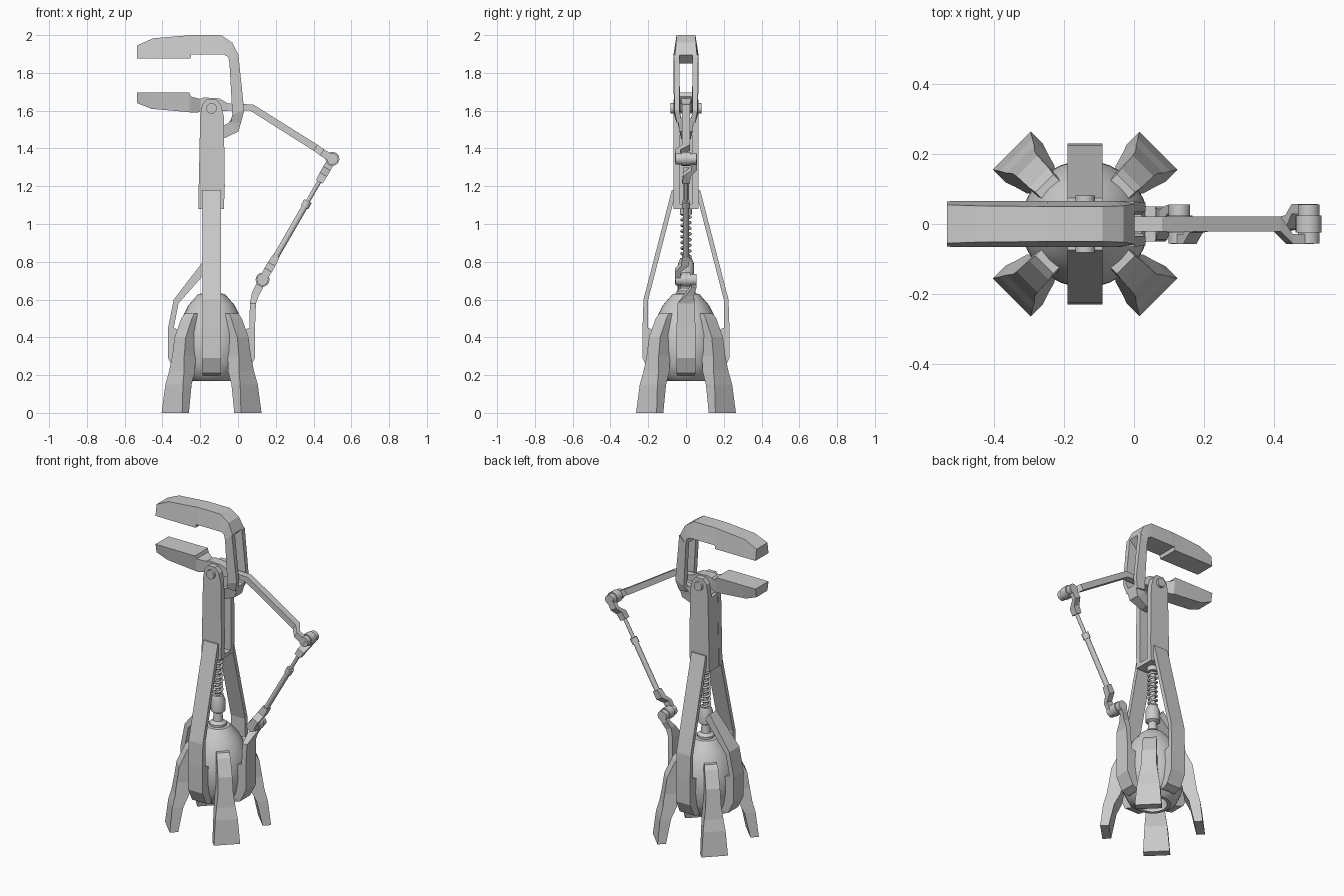
import bpy, bmesh, math
from mathutils import Matrix, Vector

if "Cube" in bpy.data.objects:
    bpy.data.objects.remove(bpy.data.objects["Cube"])

AX = -0.14  # x of the main vertical axis


def finish(name, bm, smooth=False):
    bmesh.ops.recalc_face_normals(bm, faces=bm.faces)
    me = bpy.data.meshes.new(name)
    bm.to_mesh(me)
    bm.free()
    ob = bpy.data.objects.new(name, me)
    bpy.context.collection.objects.link(ob)
    if smooth:
        bpy.ops.object.select_all(action='DESELECT')
        ob.select_set(True)
        bpy.context.view_layer.objects.active = ob
        bpy.ops.object.shade_smooth_by_angle(angle=math.radians(35))
    return ob


def loft(name, stations, angle=None):
    """Four-sided beam; station = outer x,z, inner x,z, outer half width[, inner half width, y centre].
    With an angle, x is a radius and the beam is turned around the main axis."""
    bm = bmesh.new()
    rings = []
    for s in stations:
        xo, zo, xi, zi, wo = s[:5]
        wi = s[5] if len(s) > 5 else wo
        y = s[6] if len(s) > 6 else 0
        rings.append([bm.verts.new(c) for c in
                      ((xo, y - wo, zo), (xo, y + wo, zo), (xi, y + wi, zi), (xi, y - wi, zi))])
    for a, b in zip(rings, rings[1:]):
        for i in range(4):
            j = (i + 1) % 4
            bm.faces.new((a[i], a[j], b[j], b[i]))
    bm.faces.new(rings[0])
    bm.faces.new(rings[-1])
    if angle is not None:
        bm.transform(Matrix.Translation((AX, 0, 0)) @ Matrix.Rotation(math.radians(angle), 4, 'Z'))
    return finish(name, bm)


def strip(name, path):
    """Loft following x,z points; each = x, z, half thickness, half width, y centre."""
    d = Vector((path[-1][0] - path[0][0], path[-1][1] - path[0][1])).normalized()
    nx, nz = d.y, -d.x
    return loft(name, [(x + nx * t, z + nz * t, x - nx * t, z - nz * t, w, w, y)
                       for x, z, t, w, y in path])


def rod(name, p, q, r, segs=16):
    p, q = Vector(p), Vector(q)
    bm = bmesh.new()
    bmesh.ops.create_cone(bm, cap_ends=True, segments=segs, radius1=r, radius2=r, depth=(q - p).length)
    bm.transform(Matrix.Translation((p + q) / 2) @ (q - p).to_track_quat('Z', 'Y').to_matrix().to_4x4())
    return finish(name, bm, True)


def pin(name, x, z, r, w):
    return rod(name, (x, -w, z), (x, w, z), r)


def lathe(name, profile, segs=32):
    bm = bmesh.new()
    vs = [bm.verts.new((r, 0, z)) for r, z in profile]
    es = [bm.edges.new(e) for e in zip(vs, vs[1:])]
    bmesh.ops.spin(bm, geom=vs + es, cent=(0, 0, 0), axis=(0, 0, 1), angle=math.tau, steps=segs)
    bmesh.ops.remove_doubles(bm, verts=bm.verts, dist=1e-4)
    bm.transform(Matrix.Translation((AX, 0, 0)))
    return finish(name, bm, True)


# Domed body with a recessed underside
lathe("body", [(0, .24), (.075, .24), (.085, .17), (.105, .17), (.14, .195), (.17, .26), (.182, .34),
               (.18, .42), (.157, .5), (.122, .57), (.07, .63), (0, .635)])

# Four flared legs
for i, a in enumerate((45, 135, 225, 315)):
    loft(f"leg_{i + 1}", [(.165, .525, .135, .525, .036), (.187, .5, .135, .5, .04),
                          (.235, .4, .165, .4, .042), (.25, .3, .165, .3, .045),
                          (.262, .22, .18, .22, .056), (.28, .15, .215, .15, .066),
                          (.297, 0, .247, 0, .077)], a)

# Struts sharing the same foot against the body
foot = [(.15, .195, .1, .195, .045), (.19, .21, .1, .24, .05), (.23, .29, .14, .29, .05),
        (.23, .43, .15, .43, .05), (.23, .45, .2, .45, .05)]
for side, a in (("front", -90), ("back", 90)):
    loft(f"{side}_strut", foot + [(.225, .6, .2, .6, .05), (.075, 1.18, .05, 1.18, .05)], a)
loft("left_strut", foot + [(.2, .6, .175, .58, .05), (.05, .795, .02, .755, .035)], 180)
loft("right_strut", foot + [(.235, .58, .203, .58, .045), (.25, .62, .215, .64, .022, .022, .02),
                            (.27, .66, .235, .68, .013, .013, .042),
                            (.295, .7, .25, .72, .013, .013, .042)], 0)

# Piston between body and column
lathe("piston_base", [(0, .62), (.05, .62), (.05, .645), (.03, .66), (.025, .71), (.042, .72),
                      (.042, .79), (.03, .82), (0, .82)], 20)
rod("piston_rod", (AX, 0, .8), (AX, 0, 1.3), .016)
rod("spring_cap", (AX, 0, 1.05), (AX, 0, 1.09), .032)
turns, steps = 8, 16
cu = bpy.data.curves.new("spring", 'CURVE')
cu.dimensions = '3D'
cu.bevel_depth = .007
cu.bevel_resolution = 1
sp = cu.splines.new('POLY')
sp.points.add(turns * steps)
for i, p in enumerate(sp.points):
    t = math.tau * i / steps
    p.co = (AX + .024 * math.cos(t), .024 * math.sin(t), .82 + .24 * i / (turns * steps), 1)
bpy.context.collection.objects.link(bpy.data.objects.new("spring", cu))

# Column: two side plates, a web on the left and a floor
for side, y in (("front", -.049), ("back", .049)):
    loft(f"{side}_column_plate", [(-.21, 1.08, -.075, 1.08, .017, .017, y),
                                  (-.208, 1.2, -.07, 1.2, .017, .017, y),
                                  (-.2, 1.57, -.075, 1.57, .017, .017, y),
                                  (-.19, 1.63, -.09, 1.63, .017, .017, y),
                                  (-.165, 1.66, -.115, 1.66, .017, .017, y)])
loft("column_web", [(-.208, 1.08, -.175, 1.08, .035), (-.2, 1.54, -.175, 1.54, .035)])
loft("column_floor", [(-.2, 1.08, -.2, 1.105, .04), (-.075, 1.08, -.075, 1.105, .04)])
pin("jaw_pivot", AX, 1.612, .028, .082)

# Upper jaw: solid beak, then a forked neck closing in a hook
loft("upper_jaw", [(-.535, 1.945, -.535, 1.875, .055, .065), (-.45, 1.983, -.45, 1.875, .052, .066),
                   (-.25, 2, -.252, 1.875, .05, .066), (-.248, 2, -.248, 1.897, .05, .066),
                   (-.09, 2, -.075, 1.897, .05, .066), (-.03, 1.96, -.052, 1.885, .052, .066),
                   (.002, 1.895, -.045, 1.85, .058, .066)])
for side, y in (("front", -1), ("back", 1)):
    loft(f"{side}_neck", [(.002, 1.895, -.045, 1.85, .015, .016, y * .05),
                          (.033, 1.6, -.03, 1.58, .013, .016, y * .048),
                          (.015, 1.535, -.04, 1.54, .013, .016, y * .035)])
loft("neck_hook", [(.022, 1.56, -.035, 1.56, .042, .047), (.003, 1.49, -.05, 1.535, .035, .04),
                   (-.07, 1.455, -.08, 1.52, .026, .03), (-.12, 1.45, -.12, 1.5, .026, .03)])

# Lower jaw with its long bent lever arm
loft("lower_jaw", [(-.535, 1.695, -.535, 1.64, .065, .055), (-.46, 1.695, -.46, 1.61, .066, .052),
                   (-.257, 1.695, -.257, 1.592, .066, .052), (-.25, 1.675, -.25, 1.59, .06, .05),
                   (-.2, 1.662, -.2, 1.592, .03), (-.18, 1.67, -.17, 1.585, .03),
                   (-.1, 1.665, -.1, 1.595, .028), (-.05, 1.637, -.05, 1.6, .021),
                   (.08, 1.633, .065, 1.6, .021), (.42, 1.42, .4, 1.388, .021),
                   (.455, 1.395, .435, 1.362, .014, .014, -.043),
                   (.515, 1.358, .495, 1.325, .014, .014, -.043)])

# Linkage rod from lever arm to right strut
top, low = Vector((.5, 1.345)), Vector((.13, .705))


def at(t):
    return tuple(top.lerp(low, t))


def along(name, t0, t1, r):
    (x0, z0), (x1, z1) = at(t0), at(t1)
    rod(name, (x0, 0, z0), (x1, 0, z1), r)


strip("upper_clevis", [(*at(-.02), .02, .014, .043), (*at(.08), .022, .014, .043),
                       (*at(.13), .022, .02, .005), (*at(.19), .02, .02, 0)])
strip("lower_clevis", [(*at(.8), .018, .02, 0), (*at(.87), .022, .02, -.005),
                       (*at(.92), .022, .014, -.043), (*at(1.02), .02, .014, -.043)])
along("link_thin_rod", .17, .38, .011)
along("link_collar", .35, .4, .022)
along("link_tube", .38, .82, .016)
for name, (x, z) in (("upper", top), ("lower", low)):
    pin(f"{name}_joint_pin", x, z, .031, .056)
    pin(f"{name}_joint_eye", x, z, .037, .025)
